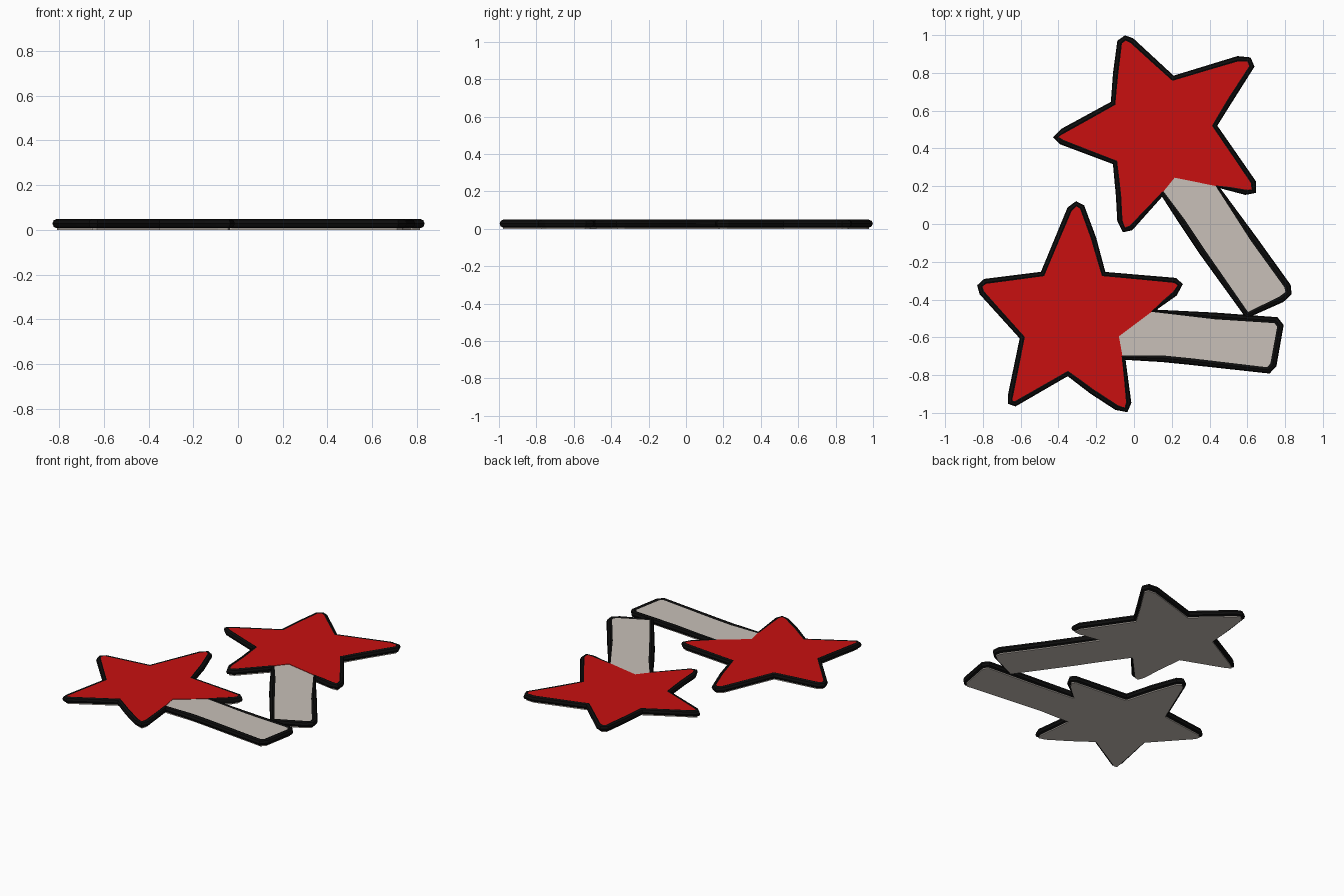
import bpy, bmesh

if "Cube" in bpy.data.objects:
    bpy.data.objects.remove(bpy.data.objects["Cube"])


def material(name, rgb):
    m = bpy.data.materials.new(name)
    m.diffuse_color = (*rgb, 1)
    m.use_nodes = True
    m.node_tree.nodes["Principled BSDF"].inputs["Base Color"].default_value = m.diffuse_color
    return m


RED = material("red", (0.58, 0.005, 0.005))
BEIGE = material("beige", (0.58, 0.53, 0.48))
BLACK = material("black", (0.004, 0.004, 0.004))


def plate(name, pts, z0, z1, mat):
    """Flat prism from an outline."""
    bm = bmesh.new()
    face = bm.faces.new([bm.verts.new((x, y, z0)) for x, y in pts])
    out = bmesh.ops.extrude_face_region(bm, geom=[face])
    for v in out["geom"]:
        if isinstance(v, bmesh.types.BMVert):
            v.co.z = z1
    bmesh.ops.recalc_face_normals(bm, faces=bm.faces)
    me = bpy.data.meshes.new(name)
    bm.to_mesh(me)
    bm.free()
    me.materials.append(mat)
    bpy.context.collection.objects.link(bpy.data.objects.new(name, me))


def rim(name, pts, mat):
    """Eight-sided tube following an outline."""
    cu = bpy.data.curves.new(name, "CURVE")
    cu.dimensions = "3D"
    cu.bevel_depth = 0.021
    cu.bevel_resolution = 2
    sp = cu.splines.new("POLY")
    sp.points.add(len(pts) - 1)
    for p, (x, y) in zip(sp.points, pts):
        p.co = (x, y, 0.028, 1)
    sp.use_cyclic_u = True
    cu.materials.append(mat)
    ob = bpy.data.objects.new(name, cu)
    bpy.context.collection.objects.link(ob)
    bpy.ops.object.select_all(action="DESELECT")
    ob.select_set(True)
    bpy.context.view_layer.objects.active = ob
    bpy.ops.object.convert(target="MESH")
    bpy.ops.object.shade_smooth_by_angle()


def wand(name, before, notch, after, handle):
    """Star with a handle leaving it at one notch."""
    outline = before + handle + after
    plate(name + "_backing", outline, 0.0, 0.043, BEIGE)
    # the star face starts and ends where the handle meets its edges
    star = before + [handle[0], notch, handle[-1]] + after
    plate(name + "_star_face", star, 0.03, 0.046, RED)
    rim(name + "_rim", outline, BLACK)


# upper star, clockwise from its top tip
wand("upper",
     [(-.07, .96), (-.045, .978), (-.015, .965), (.205, .765),
      (.55, .868), (.605, .865), (.617, .835), (.51, .67), (.42, .52),
      (.625, .22), (.63, .178), (.59, .175)],
     (.215, .245),
     [(-.02, -.015), (-.05, -.025), (-.068, .02), (-.075, .15), (-.095, .33),
      (-.38, .44), (-.408, .46), (-.37, .488), (-.105, .635), (-.09, .8)],
     [(.44, .20), (.63, -.08), (.81, -.33), (.815, -.365), (.78, -.395),
      (.60, -.48), (.36, -.14), (.26, .01), (.15, .165)])

# lower star, clockwise from its top tip
wand("lower",
     [(-.335, .075), (-.305, .10), (-.28, .085), (-.22, -.08), (-.165, -.27),
      (.215, -.305), (.238, -.322), (.21, -.365)],
     (-.08, -.595),
     [(-.035, -.945), (-.045, -.978), (-.09, -.965), (-.22, -.88),
      (-.35, -.785), (-.63, -.945), (-.65, -.94), (-.645, -.90),
      (-.585, -.60), (-.80, -.36), (-.81, -.33), (-.785, -.31), (-.48, -.27)],
     [(.10, -.46), (.43, -.49), (.75, -.512), (.772, -.54), (.735, -.745),
      (.71, -.772), (.30, -.725), (.15, -.71), (-.06, -.705)])
